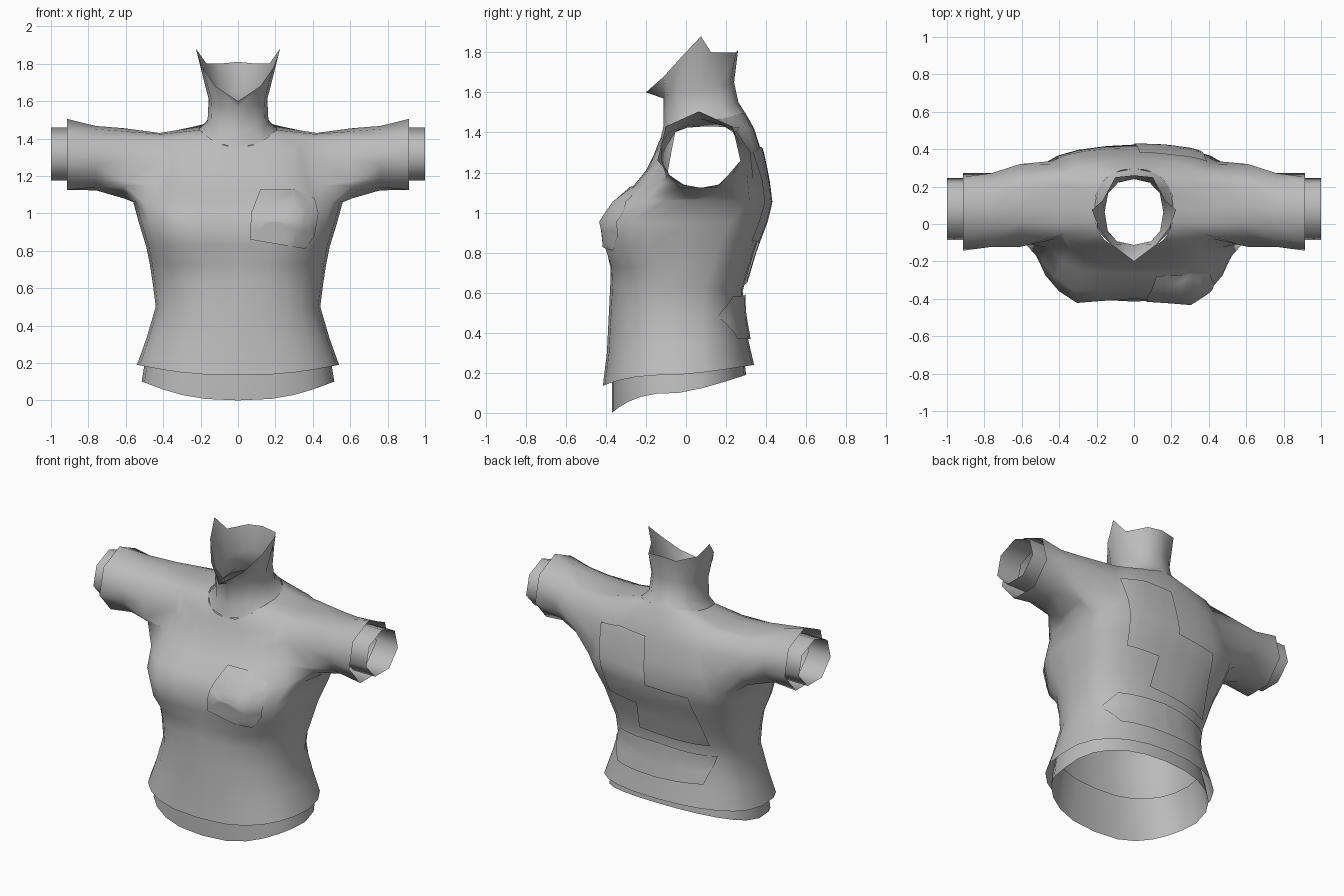
import bpy, bmesh
from math import sin, cos, pi, exp, atan2
from mathutils import Vector
from mathutils.bvhtree import BVHTree

if "Cube" in bpy.data.objects:
    bpy.data.objects.remove(bpy.data.objects["Cube"])

grey = bpy.data.materials.new("cloth_grey")
grey.use_nodes = True
grey.diffuse_color = (0.5, 0.5, 0.5, 1)
grey.node_tree.nodes["Principled BSDF"].inputs["Base Color"].default_value = (0.5, 0.5, 0.5, 1)


def make(name, verts, faces, mirror=True):
    mesh = bpy.data.meshes.new(name)
    mesh.from_pydata(verts, [], faces)
    mesh.materials.append(grey)
    for p in mesh.polygons:
        p.use_smooth = True
    obj = bpy.data.objects.new(name, mesh)
    bpy.context.collection.objects.link(obj)
    if mirror:
        mod = obj.modifiers.new("mirror", "MIRROR")
        mod.use_clip = True
        mod.merge_threshold = 0.002
    return obj


def half_ring(n, w, front, back, z_front, z_side, z_back, front_pow=0.8, back_pow=0.8, bust=0):
    """Half outline from front centre round the +x side to back centre."""
    c = (front + back) / 2
    pts = []
    for i in range(n + 1):
        t = pi * i / n
        s, k = max(sin(t), 0), cos(t)
        a = abs(k) if i * 2 != n else 0
        x = w * s ** (0.8 if k > 0 else 0.9) if 0 < i < n else 0
        if k > 0:
            y = c + (front - c) * a ** front_pow - bust * exp(-((x - 0.31) / 0.13) ** 2)
            z = z_side + (z_front - z_side) * a ** 2.3
        else:
            y = c + (back - c) * a ** back_pow
            z = z_side + (z_back - z_side) * a
        pts.append((x, y, z))
    return pts


def bridge(a, b, n, skip=()):
    return [(a + i, a + i + 1, b + i + 1, b + i) for i in range(n) if i not in skip]


def loft(name, rings):
    n = len(rings[0]) - 1
    faces = []
    for r in range(len(rings) - 1):
        faces += bridge(r * (n + 1), (r + 1) * (n + 1), n)
    return make(name, sum(rings, []), faces)


def tube_ring(x, cy, cz, ry, rz, angles, facet=False):
    pts = []
    for a in angles:
        r = 1
        if facet:  # seven-sided opening with a corner on top
            r = cos(pi / 7) / cos((a - pi / 2) % (2 * pi / 7) - pi / 7)
        pts.append((x, cy + ry * r * cos(a), cz + rz * r * sin(a)))
    return pts


# Shirt body: half rings from hem to neckline, with an armhole
N = 12
rows = [
    (0.54, -0.415, 0.34, 0.135, 0.19, 0.24),
    (0.49, -0.395, 0.312, 0.3, 0.33, 0.36, 0.85, 0.75),
    (0.44, -0.385, 0.288, 0.5, 0.5, 0.5, 0.95, 0.7),
    (0.455, -0.378, 0.283, 0.64, 0.62, 0.61, 0.95, 0.65),
    (0.47, -0.378, 0.315, 0.73, 0.72, 0.72, 0.9, 0.55, 0.015),
    (0.49, -0.395, 0.345, 0.83, 0.82, 0.82, 0.65, 0.5, 0.045),
    (0.53, -0.4, 0.395, 0.96, 0.95, 0.95, 0.6, 0.45, 0.055),
    (0.56, -0.345, 0.42, 1.05, 1.06, 1.05, 0.75, 0.45, 0.05),
    (0.5, -0.265, 0.405, 1.13, 1.16, 1.17, 0.8, 0.33, 0.02),
    (0.46, -0.2, 0.378, 1.21, 1.3, 1.3, 0.8, 0.35),
    (0.42, -0.16, 0.34, 1.29, 1.43, 1.42, 0.8, 0.5),
    (0.21, -0.135, 0.295, 1.355, 1.45, 1.5),
]
LOW, HIGH, C0, C1 = 7, 10, 4, 8
verts, faces = [], []
for row in rows:
    verts += half_ring(N, *row)
for r in range(len(rows) - 1):
    hole = range(C0, C1) if LOW <= r < HIGH else ()
    faces += bridge(r * (N + 1), (r + 1) * (N + 1), N, hole)

# Sleeve grown out of the armhole edge
idx = lambda r, c: r * (N + 1) + c
edge = [idx(LOW, c) for c in range(C0, C1)] + [idx(r, C1) for r in range(LOW, HIGH)]
edge += [idx(HIGH, c) for c in range(C1, C0, -1)] + [idx(r, C0) for r in range(HIGH, LOW, -1)]
angles = [atan2((verts[i][2] - 1.26) / 0.19, (verts[i][1] - 0.09) / 0.22) for i in edge]
# even spacing at the cuff, lined up with its corners
step = 2 * pi / len(edge)
first = round((angles[0] - pi / 2) / step)
even = [pi / 2 + step * (first + k) for k in range(len(edge))]
prev = edge
for x, cy, cz, ry, rz, ang, facet in [
    (0.61, 0.1, 1.265, 0.225, 0.19, angles, False),
    (0.76, 0.075, 1.295, 0.202, 0.172, even, False),
    (0.915, 0.065, 1.305, 0.213, 0.2, even, True),
]:
    base = len(verts)
    verts += tube_ring(x, cy, cz, ry, rz, ang, facet)
    ring = list(range(base, len(verts)))
    m = len(ring)
    faces += [(prev[k], prev[(k + 1) % m], ring[(k + 1) % m], ring[k]) for k in range(m)]
    prev = ring
make("shirt_body", verts, faces)
surface = BVHTree.FromPolygons([Vector(v) for v in verts], faces)

# Inner sleeve cuffs
seven = [pi / 2 + 2 * pi * k / 7 for k in range(7)]
cuff = tube_ring(0.84, 0.08, 1.31, 0.17, 0.148, seven) + tube_ring(1.0, 0.08, 1.31, 0.17, 0.148, seven)
make("sleeve_cuffs", cuff, [(k, (k + 1) % 7, (k + 1) % 7 + 7, k + 7) for k in range(7)])

# Undershirt band below the hem
loft("undershirt", [
    half_ring(N, 0.515, -0.37, 0.3, 0.0, 0.1, 0.19),
    half_ring(N, 0.495, -0.37, 0.29, 0.14, 0.22, 0.28),
    half_ring(N, 0.46, -0.365, 0.28, 0.3, 0.34, 0.36),
])

# Neck with flared, pointed open collar
collar_edge = [
    (0, -0.2, 1.6), (0.12, -0.11, 1.68), (0.19, -0.02, 1.78), (0.225, 0.075, 1.88),
    (0.168, 0.125, 1.8), (0.1, 0.25, 1.8), (0, 0.26, 1.81),
]
loft("neck_collar", [
    half_ring(6, 0.215, -0.132, 0.297, 1.35, 1.445, 1.495),
    half_ring(6, 0.163, -0.112, 0.262, 1.43, 1.49, 1.55),
    half_ring(6, 0.157, -0.112, 0.24, 1.57, 1.61, 1.65),
    collar_edge,
])


def patch(name, outline, side):
    """Thin patch laid on the shirt, side -1 = front, 1 = back."""
    bm = bmesh.new()
    bm.faces.new([bm.verts.new((x, 0, z)) for x, z in outline]).normal_update()
    bmesh.ops.triangulate(bm, faces=bm.faces[:])
    # cut into a grid so that it follows the curved cloth
    for axis, lo, hi in (((1, 0, 0), -10, 10), ((0, 0, 1), 6, 28)):
        for k in range(lo, hi):
            bmesh.ops.bisect_plane(bm, geom=bm.verts[:] + bm.edges[:] + bm.faces[:],
                                   plane_co=Vector(axis) * (k * 0.05 + 0.004), plane_no=axis)
    for v in bm.verts:
        hit = surface.ray_cast(Vector((max(abs(v.co.x), 0.001), side * 2, v.co.z)), Vector((0, -side, 0)))
        v.co.y = hit[0].y + side * 0.012 if hit[0] else 0
    for f in bm.faces:
        f.normal_update()
        if f.normal.y * side < 0:
            f.normal_flip()
    verts = [v.co.copy() for v in bm.verts]
    bm.verts.index_update()
    faces = [[v.index for v in f.verts] for f in bm.faces]
    bm.free()
    make(name, verts, faces, mirror=False)


patch("chest_patch", [(0.065, 0.86), (0.36, 0.81), (0.41, 0.88), (0.43, 1.0), (0.41, 1.08),
                      (0.3, 1.13), (0.12, 1.13), (0.07, 1.0)], -1)
patch("back_patch", [(0.39, 1.3), (0.22, 1.33), (0.03, 1.32), (0, 1.02), (-0.29, 1.0), (-0.34, 0.63),
                     (0.13, 0.66), (0.11, 0.85), (0.33, 0.86)], 1)
patch("lower_back_patch", [(0.4, 0.48), (0.32, 0.58), (0, 0.59), (-0.37, 0.56), (-0.31, 0.38),
                           (0, 0.37), (0.32, 0.37)], 1)
